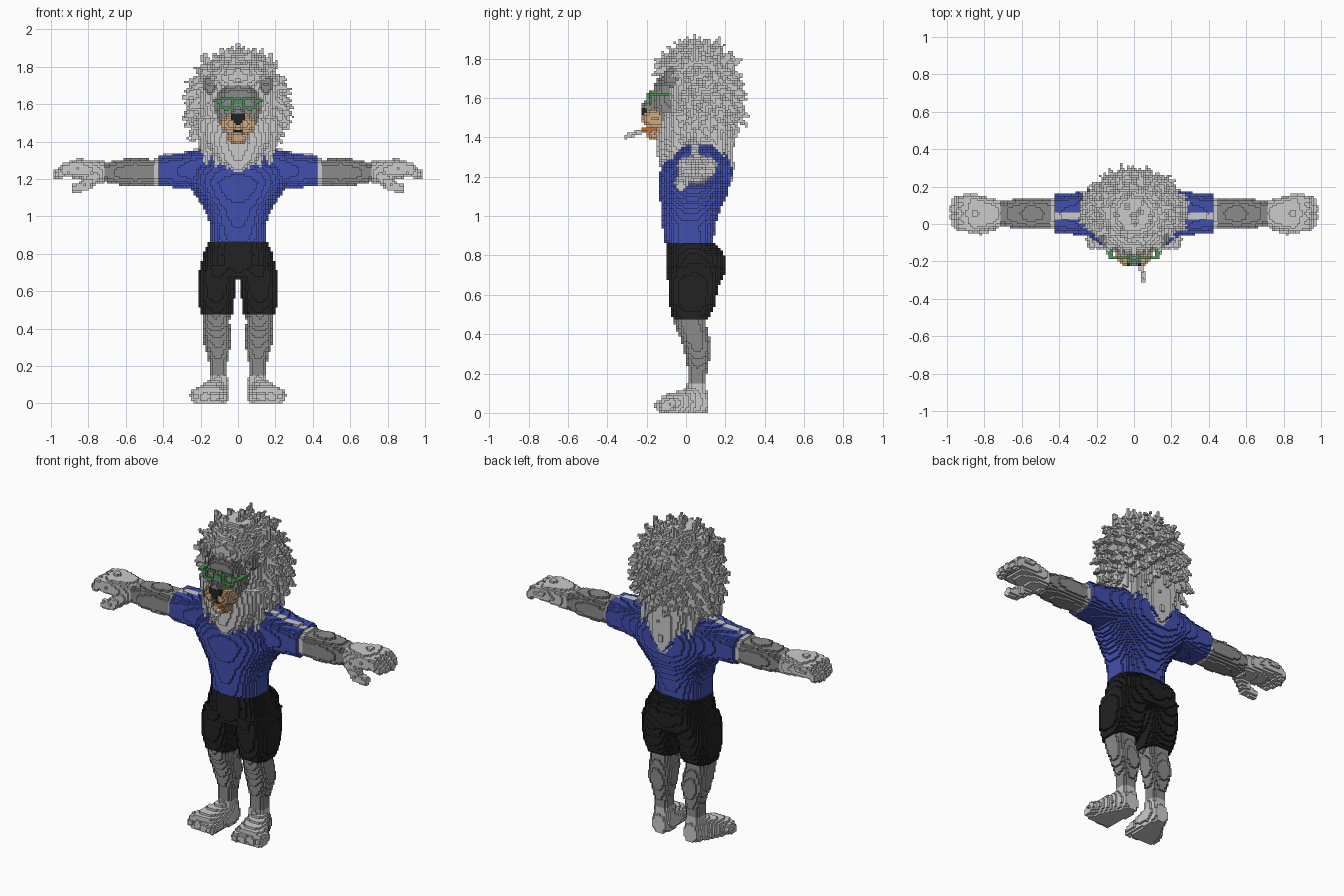
import bpy, bmesh, math, random
from mathutils import Vector

if "Cube" in bpy.data.objects:
    bpy.data.objects.remove(bpy.data.objects["Cube"])
random.seed(4)
VOXEL = 1 / 80
cells = {}


def make_material(name, rgb):
    mat = bpy.data.materials.new(name)
    mat.use_nodes = True
    mat.diffuse_color = (*rgb, 1)
    mat.node_tree.nodes["Principled BSDF"].inputs["Base Color"].default_value = (*rgb, 1)
    return mat


light = make_material("light grey fur", (.6, .6, .6))
grey = make_material("mid grey fur", (.26, .26, .26))
blue = make_material("shirt blue", (.055, .08, .43))
black = make_material("shorts black", (.016, .016, .016))
tan = make_material("muzzle tan", (.62, .4, .22))
green = make_material("glasses green", (.07, .3, .09))
orange = make_material("filter orange", (.55, .16, .04))
materials = {}


def fill(part, mat, low, high, inside, mirror):
    """Mark every cell whose centre is inside the shape."""
    spans = [range(math.floor(a / VOXEL) - 1, math.ceil(b / VOXEL) + 1) for a, b in zip(low, high)]
    for i in spans[0]:
        for j in spans[1]:
            for k in spans[2]:
                centre = ((i + .5) * VOXEL, (j + .5) * VOXEL, (k + .5) * VOXEL)
                if k < 0 or not inside(centre):
                    continue
                for side in ((i, -1 - i) if mirror else (i,)):
                    name = part
                    if mirror:
                        name = ("left_" if side >= 0 else "right_") + part
                    cells[side, j, k] = name
                    materials[name] = mat


def blob(part, mat, centre, radii, mirror=False):
    low = [c - r for c, r in zip(centre, radii)]
    high = [c + r for c, r in zip(centre, radii)]
    fill(part, mat, low, high, lambda p: sum(
        ((a - c) / r) ** 2 for a, c, r in zip(p, centre, radii)) <= 1, mirror)


def spike(part, mat, start, end, r0, r1, mirror=False):
    """Rounded stick that tapers from r0 to r1."""
    a, b = Vector(start), Vector(end)
    axis, big = b - a, max(r0, r1)

    def inside(p):
        q = Vector(p) - a
        t = min(1, max(0, q.dot(axis) / axis.length_squared))
        return (q - axis * t).length <= r0 + (r1 - r0) * t

    fill(part, mat, [min(s) - big for s in zip(a, b)],
         [max(s) + big for s in zip(a, b)], inside, mirror)


def loft(part, mat, axis, sections, power=2.4, mirror=False):
    """Sections along an axis: position, two centre values, two radii."""
    u, v = [n for n in range(3) if n != axis]
    low, high = [0] * 3, [0] * 3
    low[axis], high[axis] = sections[0][0], sections[-1][0]
    for n, c in ((u, 1), (v, 2)):
        low[n] = min(s[c] - s[c + 2] for s in sections)
        high[n] = max(s[c] + s[c + 2] for s in sections)

    def inside(p):
        for s, e in zip(sections, sections[1:]):
            if s[0] <= p[axis] < e[0]:
                t = (p[axis] - s[0]) / (e[0] - s[0])
                cu, cv, ru, rv = [m + (n - m) * t for m, n in zip(s[1:], e[1:])]
                return abs((p[u] - cu) / ru) ** power + abs((p[v] - cv) / rv) ** power <= 1
        return False

    fill(part, mat, low, high, inside, mirror)


# Feet with toes, ankles and lower legs
loft("foot", light, 1, [(-.12, .155, .04, .09, .05), (-.04, .14, .05, .085, .06),
                        (.05, .11, .06, .06, .08), (.11, .105, .05, .04, .05)], mirror=True)
for n in range(4):
    x = .085 + n * .046
    spike("foot", light, (x, -.08, .045), (x, -.13 + n * .008, .035), .034, .03, True)
loft("ankle", light, 2, [(.05, .105, .055, .055, .055), (.16, .105, .055, .047, .048)], mirror=True)
loft("lower_leg", grey, 2, [(.15, .105, .055, .045, .045), (.22, .105, .06, .048, .05),
                            (.32, .11, .06, .073, .07), (.38, .115, .045, .078, .075),
                            (.44, .117, .025, .072, .08), (.5, .115, .02, .075, .08)], mirror=True)

# Shorts
loft("shorts", black, 2, [(.475, .115, .025, .085, .09), (.55, .118, .032, .097, .115),
                          (.65, .112, .038, .105, .13), (.74, .1, .045, .1, .145)], 2.8, True)
loft("shorts", black, 2, [(.68, 0, .05, .195, .14), (.74, 0, .05, .2, .15),
                          (.8, 0, .045, .185, .148), (.86, 0, .025, .16, .125)])
blob("shorts", black, (.085, .11, .77), (.09, .09, .085), True)

# Shirt and sleeves
loft("shirt", blue, 2, [(.86, 0, .015, .155, .125), (.95, 0, .015, .15, .135),
                        (1.03, 0, .025, .175, .15), (1.1, 0, .035, .22, .17),
                        (1.18, 0, .045, .275, .185), (1.25, 0, .055, .28, .18),
                        (1.31, 0, .07, .25, .15), (1.36, 0, .08, .2, .11)])
loft("sleeve", blue, 0, [(.14, .06, 1.24, .14, .12), (.23, .06, 1.25, .125, .108),
                         (.32, .055, 1.245, .112, .09), (.42, .055, 1.245, .105, .085)],
     2.6, True)
loft("cuff", light, 0, [(.42, .055, 1.24, .085, .073), (.45, .055, 1.24, .085, .073)], mirror=True)

# Pale stripe along the top of each shoulder
for key in list(cells):
    if "sleeve" in cells[key] and .02 < (key[1] + .5) * VOXEL < .068 and key[2] * VOXEL > 1.27:
        cells[key] = cells[key].replace("sleeve", "shoulder_stripe")
        materials[cells[key]] = light

# Forearms, hands, fingers and thumbs
loft("forearm", grey, 0, [(.45, .055, 1.235, .08, .068), (.55, .055, 1.238, .085, .076),
                          (.64, .055, 1.235, .078, .067), (.71, .055, 1.235, .065, .053)], mirror=True)
loft("hand", light, 0, [(.71, .055, 1.235, .07, .057), (.77, .055, 1.245, .085, .06),
                        (.86, .055, 1.255, .1, .052), (.91, .058, 1.248, .092, .04)], mirror=True)
for n in range(4):
    y = -.012 + n * .046
    tip = .975 - abs(n - 1.7) * .016
    spike("hand", light, (.85, y, 1.265), (.92, y, 1.255), .032, .03, True)
    spike("hand", light, (.92, y, 1.252), (tip, y * .9 + .01, 1.225), .03, .024, True)
spike("thumb", light, (.76, 0, 1.215), (.82, -.025, 1.165), .038, .032, True)
spike("thumb", light, (.82, -.025, 1.165), (.87, -.025, 1.15), .03, .024, True)

# Mane mass, forelock and beard
loft("mane", light, 2, [(1.16, 0, .2, .025, .03), (1.25, 0, .17, .1, .075),
                        (1.35, 0, .12, .17, .12), (1.45, 0, .075, .215, .16),
                        (1.6, 0, .065, .235, .18), (1.72, 0, .065, .225, .18),
                        (1.82, 0, .055, .165, .14), (1.88, 0, .05, .07, .08)], 2)
blob("mane", light, (0, -.04, 1.745), (.16, .11, .085))
loft("beard", light, 2, [(1.24, 0, -.1, .03, .03), (1.3, 0, -.08, .11, .065),
                         (1.4, 0, -.05, .18, .1), (1.52, 0, -.03, .2, .1)], 2)

# Tufts spread over the mane by a golden spiral
COUNT = 170
for n in range(COUNT):
    h = 1 - 2 * (n + .5) / COUNT
    ring, turn = math.sqrt(1 - h * h), n * 2.39996
    d = Vector((ring * math.cos(turn), ring * math.sin(turn), h))
    if h < -.85 or (d.y < -.45 and h < .5):
        continue
    base = Vector((d.x * .225, .065 + d.y * .175, 1.59 + d.z * .25))
    lean = Vector((d.x, d.y, d.z * .8 - (.55 if h < .6 else 0))).normalized()
    tip = base + lean * random.uniform(.065, .1)
    spike("mane", light, base, tip, .038, .005)

# Crown, beard and nape locks
for x in (0, .07, .14):
    spike("mane", light, (x, .04, 1.8 - x * .3), (x * 1.25, .045, 1.915 - x * .35), .045, .008, True)
    spike("mane", light, (x * .9, -.08, 1.75), (x, -.15, 1.79 - x * .4), .035, .01, True)
for row in range(3):
    for n in range(4):
        x = n * .055 + row * .012
        top = 1.36 + row * .07
        spike("beard", light, (x, -.085 - row * .006 + x * .3, top),
              (x * 1.04, -.135 + x * .4, top - .115 + x * .1), .034, .006, True)
for n in range(4):
    x, z = n * .05, 1.3 + n * .035
    spike("mane", light, (x, .19 - x * .3, z), (x * 1.05, .235 - x * .3, z - .12), .04, .007, True)

# Face, brows and ears
loft("face", grey, 2, [(1.44, 0, -.06, .09, .08), (1.52, 0, -.06, .115, .1),
                       (1.6, 0, -.06, .125, .11), (1.66, 0, -.05, .115, .115),
                       (1.7, 0, -.04, .08, .1)], 3)
blob("ear", grey, (.152, -.075, 1.705), (.04, .045, .053), True)
spike("face", grey, (0, -.13, 1.61), (0, -.19, 1.55), .045, .036)

# Muzzle, chin, nose and mouth line
blob("muzzle", tan, (.042, -.155, 1.495), (.053, .068, .05), True)
blob("chin", tan, (0, -.135, 1.42), (.062, .07, .036))
spike("nose", black, (.022, -.213, 1.535), (0, -.216, 1.49), .019, .01, True)
blob("mouth", black, (0, -.165, 1.455), (.045, .03, .007))

# Round glasses
for n in range(16):
    a, b = [math.tau * m / 16 for m in (n, n + 1)]
    spike("glasses", green, (.06 + .038 * math.cos(a), -.182, 1.605 + .03 * math.sin(a)),
          (.06 + .038 * math.cos(b), -.182, 1.605 + .03 * math.sin(b)), .0085, .0085, True)
for start, end in (((0, -.194, 1.612), (.025, -.185, 1.612)),
                   ((.095, -.182, 1.618), (.125, -.175, 1.618)),
                   ((.125, -.175, 1.618), (.13, -.08, 1.618))):
    spike("glasses", green, start, end, .0095, .0095, True)

# Rolled stick in the mouth
spike("stick_filter", orange, (.025, -.16, 1.445), (.04, -.235, 1.43), .012, .012)
spike("stick", light, (.04, -.235, 1.428), (.055, -.305, 1.405), .012, .012)

# Build one blocky mesh per part from the open cell faces
meshes = {name: (bmesh.new(), {}) for name in materials}
for cell, name in cells.items():
    bm, points = meshes[name]
    for axis in range(3):
        for step in (0, 1):
            near = list(cell)
            near[axis] += 2 * step - 1
            if tuple(near) in cells:
                continue
            corners = []
            for du, dv in ((0, 0), (1, 0), (1, 1), (0, 1)):
                corner = list(cell)
                corner[axis] += step
                corner[(axis + 1) % 3] += du
                corner[(axis + 2) % 3] += dv
                corner = tuple(corner)
                if corner not in points:
                    points[corner] = bm.verts.new(Vector(corner) * VOXEL)
                corners.append(points[corner])
            bm.faces.new(corners if step else corners[::-1])
for name, (bm, points) in meshes.items():
    if bm.faces:
        mesh = bpy.data.meshes.new(name)
        bm.to_mesh(mesh)
        mesh.materials.append(materials[name])
        bpy.context.collection.objects.link(bpy.data.objects.new(name, mesh))
    bm.free()
